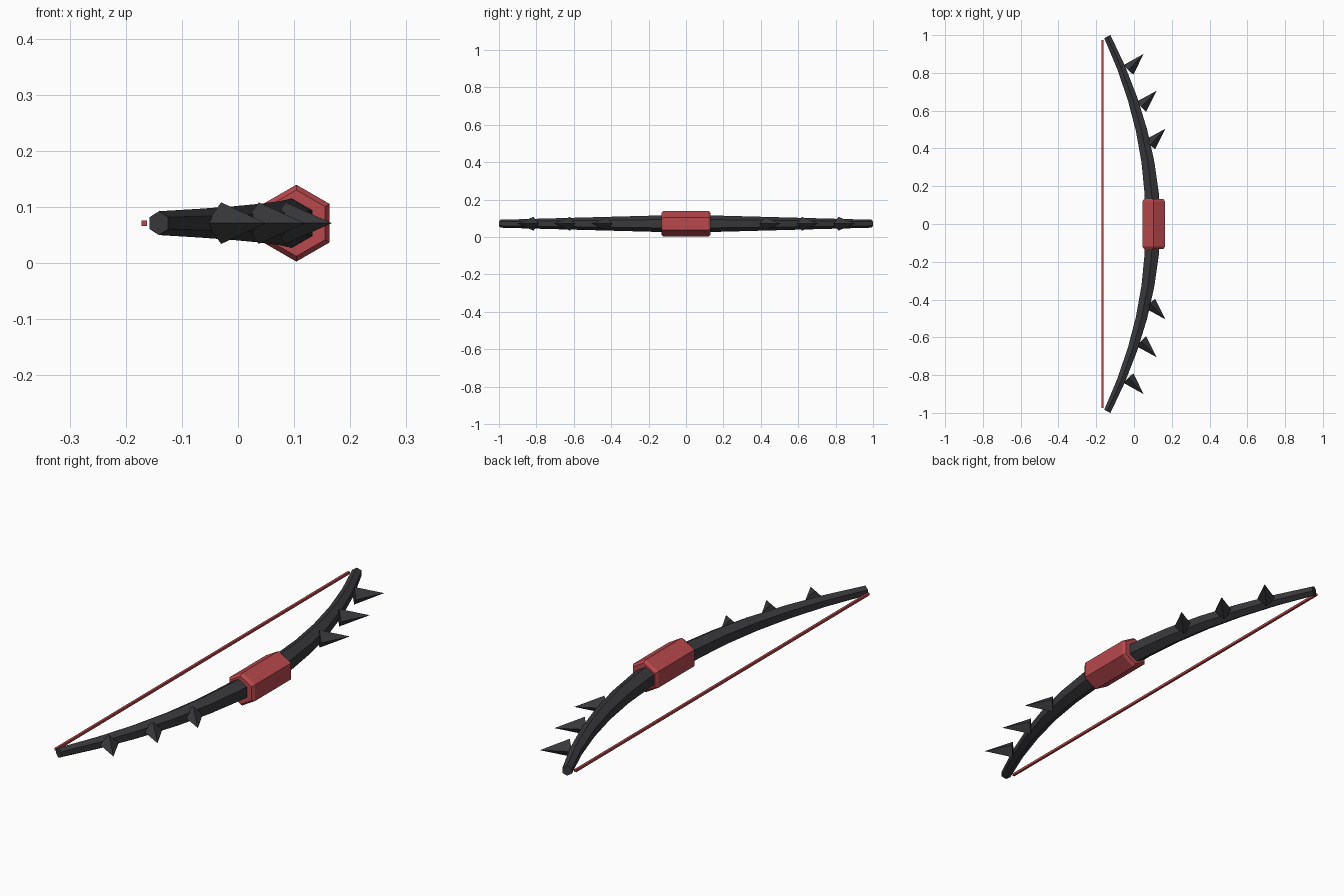
import bpy, bmesh, math
from mathutils import Vector

if "Cube" in bpy.data.objects:
    bpy.data.objects.remove(bpy.data.objects["Cube"])

ZC = 0.071  # height of the bow's centre plane


def material(name, rgb):
    m = bpy.data.materials.new(name)
    m.diffuse_color = (*rgb, 1)
    m.use_nodes = True
    m.node_tree.nodes["Principled BSDF"].inputs["Base Color"].default_value = m.diffuse_color
    return m


black = material("dark_wood", (0.04, 0.04, 0.045))
red = material("red_wrap", (0.48, 0.065, 0.075))


def loft(name, rings, mat):
    """Skin (centre, tangent, radius, sides, phase) rings; radius 0 makes a point."""
    bm = bmesh.new()
    loops = []
    for c, t, r, n, ph in rings:
        c, t = Vector(c), Vector(t).normalized()
        up = Vector((0, 0, 1))
        side = t.cross(up)
        if r == 0:
            loops.append([bm.verts.new(c)] * n)
            continue
        loops.append([bm.verts.new(c + r * (math.cos(a) * up + math.sin(a) * side))
                      for a in (ph + math.tau * i / n for i in range(n))])
    for a, b in zip(loops, loops[1:]):
        n = len(a)
        for i in range(n):
            j = (i + 1) % n
            bm.faces.new(list(dict.fromkeys((a[i], a[j], b[j], b[i]))))
    for lp in (loops[0], loops[-1]):
        if lp[0] is not lp[1]:
            bm.faces.new(lp)
    bmesh.ops.recalc_face_normals(bm, faces=bm.faces)
    me = bpy.data.meshes.new(name)
    bm.to_mesh(me)
    bm.free()
    me.materials.append(mat)
    ob = bpy.data.objects.new(name, me)
    bpy.context.collection.objects.link(ob)
    return ob


def bow_x(y):
    return 0.10 - 0.245 * y * y


# Curved hexagonal limbs, tapering to the tips
SEG = 12
limb = []
for i in range(SEG + 1):
    y = 0.992 * (2 * i / SEG - 1)
    limb.append(((bow_x(y), y, ZC), (-0.49 * y, 1, 0), 0.048 - 0.027 * abs(y), 6, 0))
loft("limbs", limb, black)

# Grip with chamfered ends
loft("grip", [((0.104, y, ZC), (0, 1, 0), r, 6, 0)
              for y, r in ((-0.132, 0.059), (-0.12, 0.0685), (0.12, 0.0685), (0.132, 0.059))], red)

# Bowstring
loft("string", [((-0.167, y, ZC), (0, 1, 0), 0.007, 4, math.pi / 4) for y in (-0.975, 0.975)], red)

# Spikes along the outer face, mirrored on both limbs
spikes = [((0.085, 0.42), (0.167, 0.505)),
          ((0.037, 0.62), (0.119, 0.705)),
          ((-0.03, 0.815), (0.05, 0.90))]
for s in (-1, 1):
    for k, (base, tip) in enumerate(spikes):
        b = Vector((base[0], s * base[1], ZC))
        t = Vector((tip[0], s * tip[1], ZC))
        loft(f"spike_{'front' if s < 0 else 'back'}_{k + 1}",
             [(b, t - b, 0.037, 4, 0), (t, t - b, 0, 4, 0)], black)
